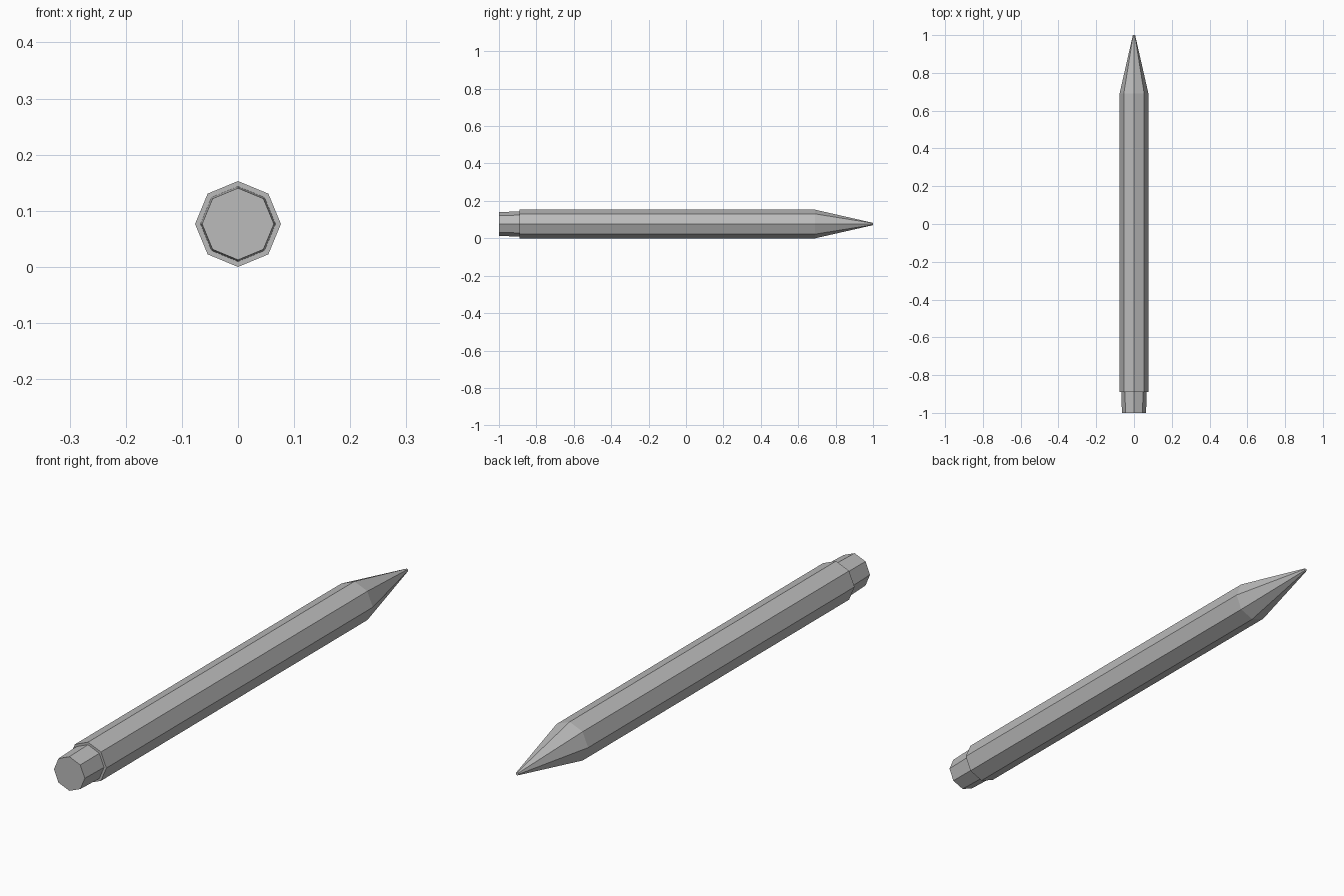
import bpy
import bmesh
from math import cos, sin, tau

SIDES = 8
RADIUS = 0.0765

cube = bpy.data.objects.get("Cube")
if cube:
    bpy.data.objects.remove(cube, do_unlink=True)

grey = bpy.data.materials.new("plain grey")
grey.use_nodes = True
grey.diffuse_color = (0.5, 0.5, 0.5, 1)
grey.node_tree.nodes["Principled BSDF"].inputs["Base Color"].default_value = (0.5, 0.5, 0.5, 1)


def loft(name, profile, cap_front=False, cap_back=False):
    """Join octagonal rings, given as (y, radius) from front to back."""
    bm = bmesh.new()
    rings = []
    for y, r in profile:
        angles = [tau * i / SIDES for i in range(SIDES)]
        rings.append([bm.verts.new((r * cos(a), y, RADIUS + r * sin(a))) for a in angles])
    for a, b in zip(rings, rings[1:]):
        for i in range(SIDES):
            j = (i + 1) % SIDES
            bm.faces.new((a[i], a[j], b[j], b[i]))
    if cap_front:
        bm.faces.new(rings[0][::-1])
    if cap_back:
        bm.faces.new(rings[-1])
    # Faces point away from the long axis, or along it at the ends
    for f in bm.faces:
        f.normal_update()
        c = f.calc_center_median()
        if f.normal.x * c.x + f.normal.z * (c.z - RADIUS) < -1e-6:
            f.normal_flip()
        elif abs(f.normal.y) > 0.99 and f.normal.y * c.y < 0:
            f.normal_flip()
    mesh = bpy.data.meshes.new(name)
    bm.to_mesh(mesh)
    bm.free()
    mesh.materials.append(grey)
    obj = bpy.data.objects.new(name, mesh)
    bpy.context.collection.objects.link(obj)
    return obj


# Slightly tapered plug at the blunt end
loft("end_plug", [(-1, 0.064), (-0.89, 0.067)], cap_front=True)
# Long barrel with a flat shoulder around the plug
loft("barrel", [(-0.89, 0.067), (-0.89, RADIUS), (0.69, RADIUS)])
# Pointed end with a tiny blunt tip
loft("point", [(0.69, RADIUS), (1, 0.006)], cap_back=True)
